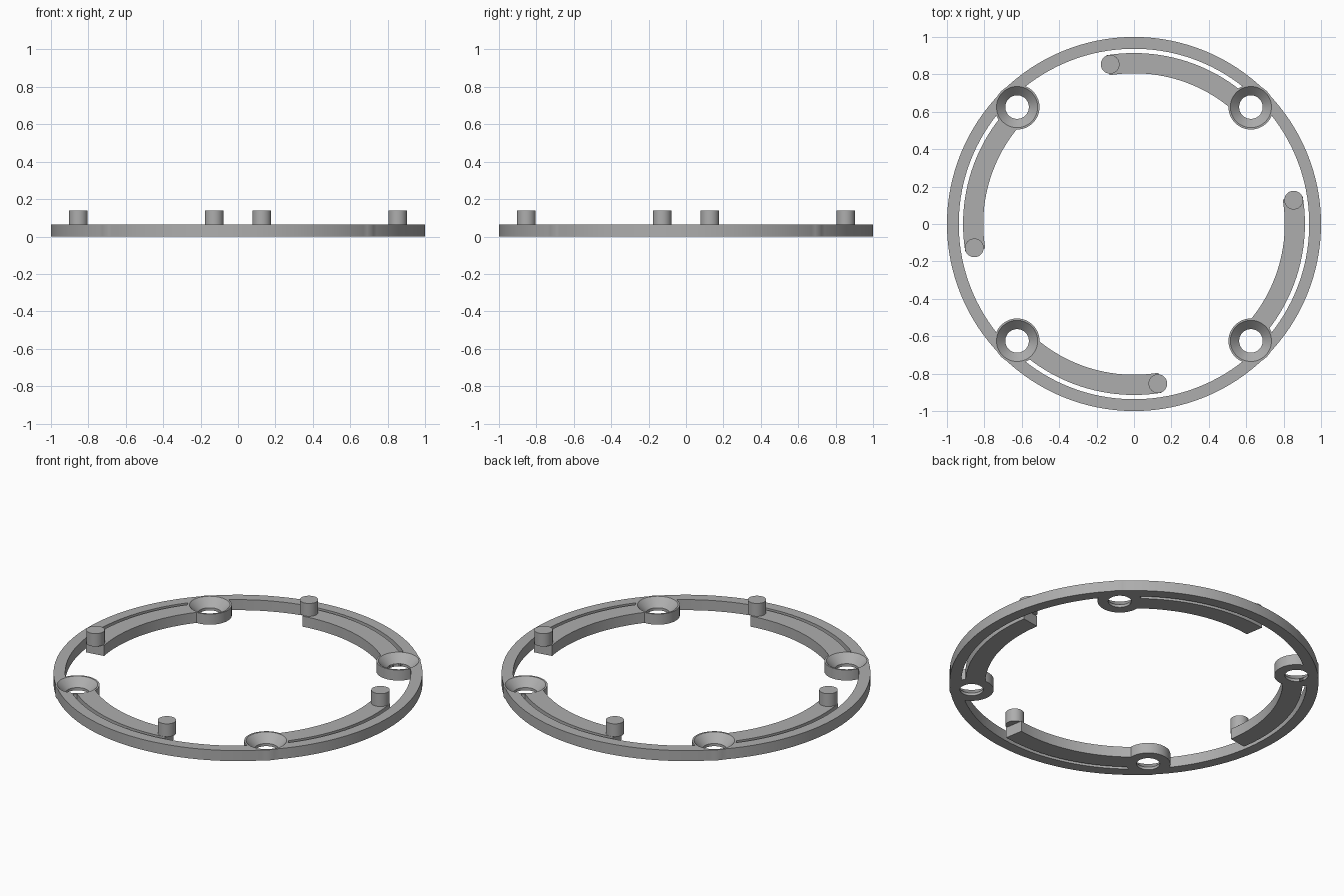
import bpy, bmesh, math

cube = bpy.data.objects.get("Cube")
if cube:
    bpy.data.objects.remove(cube, do_unlink=True)

HEIGHT = 0.063
BOSS_CENTRE = 0.884
PIN_TOP = 0.14

grey = bpy.data.materials.new("mid grey")
grey.use_nodes = True
COLOUR = (0.42, 0.42, 0.42, 1)
grey.diffuse_color = COLOUR
grey.node_tree.nodes["Principled BSDF"].inputs["Base Color"].default_value = COLOUR


def sweep(name, profile, start=0, end=360, steps=128, centre=(0, 0)):
    """Sweep a closed (radius, z) profile around a vertical axis."""
    bm = bmesh.new()
    closed = end - start == 360
    rows = []
    for i in range(steps if closed else steps + 1):
        a = math.radians(start + (end - start) * i / steps)
        rows.append([bm.verts.new((centre[0] + r * math.cos(a),
                                   centre[1] + r * math.sin(a), z))
                     for r, z in profile])
    pairs = list(zip(rows, rows[1:]))
    if closed:
        pairs.append((rows[-1], rows[0]))
    else:
        bm.faces.new(rows[0])
        bm.faces.new(rows[-1])
    n = len(profile)
    for p, q in pairs:
        for j in range(n):
            k = (j + 1) % n
            bm.faces.new((p[j], p[k], q[k], q[j]))
    # Points on the axis collapse into caps
    bmesh.ops.remove_doubles(bm, verts=bm.verts, dist=1e-5)
    bmesh.ops.dissolve_degenerate(bm, edges=bm.edges, dist=1e-6)
    # Drop any sliver faces left along the axis
    loose = [e for e in bm.edges if not e.link_faces]
    bmesh.ops.delete(bm, geom=loose, context='EDGES')
    bmesh.ops.recalc_face_normals(bm, faces=bm.faces)
    mesh = bpy.data.meshes.new(name)
    bm.to_mesh(mesh)
    bm.free()
    mesh.materials.append(grey)
    obj = bpy.data.objects.new(name, mesh)
    bpy.context.collection.objects.link(obj)
    return obj


def band(inner, outer, low=0, high=HEIGHT):
    return [(inner, low), (outer, low), (outer, high), (inner, high)]


def solid(radius, low, high):
    return [(0, low), (radius, low), (radius, high), (0, high)]


def polar(radius, angle):
    a = math.radians(angle)
    return radius * math.cos(a), radius * math.sin(a)


def combine(target, tool, operation):
    """Apply an exact boolean and discard the tool."""
    mod = target.modifiers.new("join", 'BOOLEAN')
    mod.operation = operation
    mod.solver = 'EXACT'
    mod.object = tool
    graph = bpy.context.evaluated_depsgraph_get()
    mesh = bpy.data.meshes.new_from_object(target.evaluated_get(graph))
    target.modifiers.clear()
    target.data = mesh
    bpy.data.objects.remove(tool, do_unlink=True)


def smooth(obj):
    bpy.ops.object.select_all(action='DESELECT')
    obj.select_set(True)
    bpy.context.view_layer.objects.active = obj
    bpy.ops.object.shade_smooth_by_angle(angle=math.radians(30))


# Outer ring
ring = sweep("mounting_ring", band(0.937, 1.0))

# Screw bosses and spring arms merged into the ring
for i in range(4):
    angle = 45 + 90 * i
    boss = sweep("boss", solid(0.12, 0, HEIGHT), steps=64,
                 centre=polar(BOSS_CENTRE, angle))
    combine(ring, boss, 'UNION')
    arm = sweep("arm", band(0.806, 0.914), angle, angle + 54.3, steps=24)
    combine(ring, arm, 'UNION')

# Countersunk screw holes
countersink = [(0, -0.02), (0.063, -0.02), (0.063, 0.016),
               (0.11, HEIGHT), (0.11, 0.1), (0, 0.1)]
for i in range(4):
    hole = sweep("hole_cutter", countersink, steps=64,
                 centre=polar(BOSS_CENTRE, 45 + 90 * i))
    combine(ring, hole, 'DIFFERENCE')
smooth(ring)

# Locating pins at the arm tips
for i in range(4):
    pin = sweep(f"locating_pin_{i + 1}", solid(0.05, HEIGHT, PIN_TOP), steps=48,
                centre=polar(0.863, 98.5 + 90 * i))
    smooth(pin)
